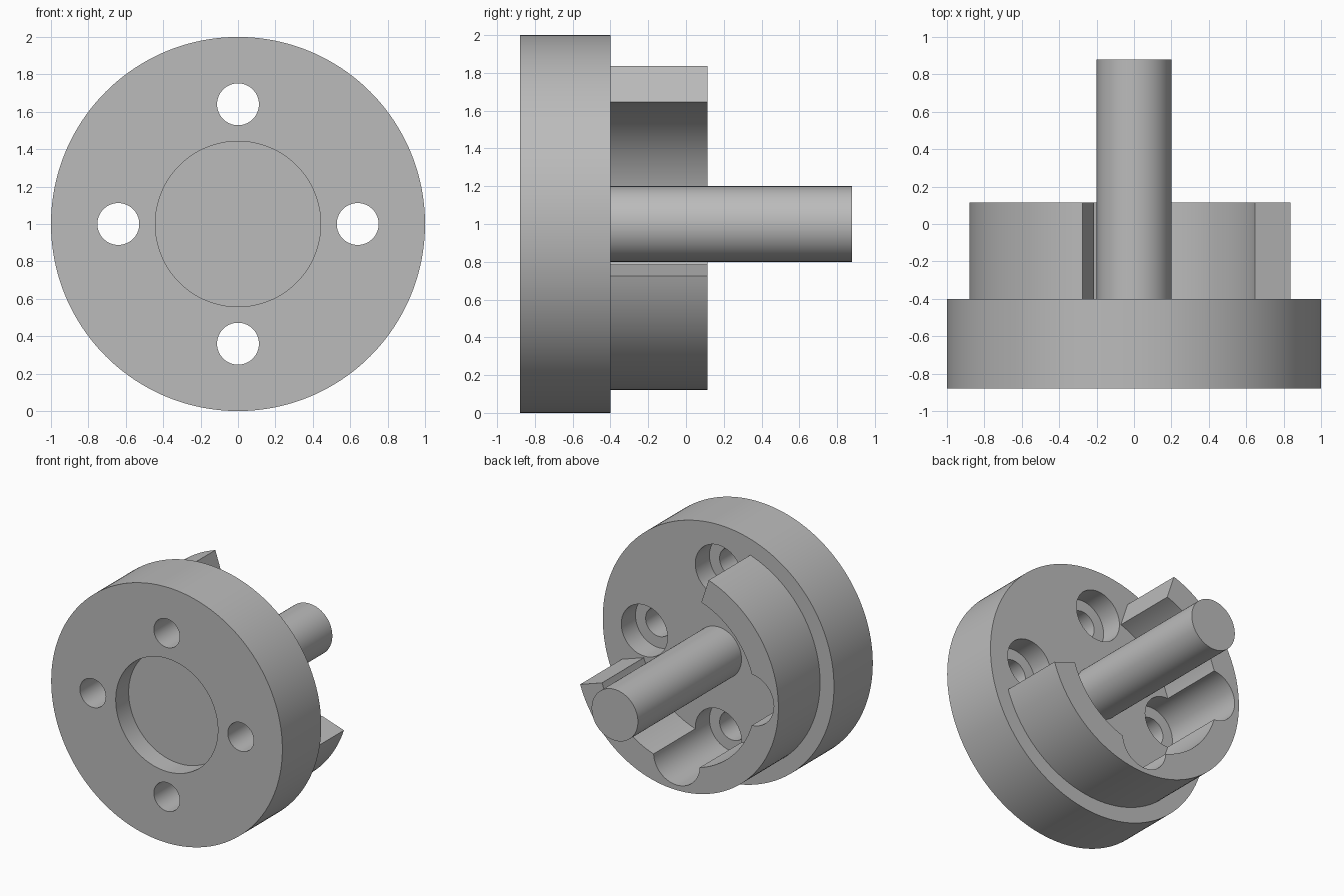
import bpy, bmesh
from math import sin, cos, radians, pi
from mathutils import Matrix

cube = bpy.data.objects.get("Cube")
if cube:
    bpy.data.objects.remove(cube, do_unlink=True)

AXIS_Z = 1.0
FRONT, FACE, JAW_BACK, TIP = -0.88, -0.40, 0.115, 0.88
BOLT_R = 0.64

steel = bpy.data.materials.new("grey steel")
steel.use_nodes = True
GREY = (0.5, 0.5, 0.5, 1)
steel.diffuse_color = GREY
steel.node_tree.nodes["Principled BSDF"].inputs["Base Color"].default_value = GREY


def finish(name, bm):
    bmesh.ops.recalc_face_normals(bm, faces=bm.faces)
    mesh = bpy.data.meshes.new(name)
    bm.to_mesh(mesh)
    bm.free()
    mesh.materials.append(steel)
    obj = bpy.data.objects.new(name, mesh)
    bpy.context.collection.objects.link(obj)
    return obj


def rod(name, radius, y0, y1, x=0, z=0, sides=128):
    """Cylinder along y, placed relative to the main axis."""
    bm = bmesh.new()
    place = Matrix.Translation((x, (y0 + y1) / 2, AXIS_Z + z)) @ Matrix.Rotation(pi / 2, 4, 'X')
    bmesh.ops.create_cone(bm, cap_ends=True, segments=sides, radius1=radius,
                          radius2=radius, depth=y1 - y0, matrix=place)
    return finish(name, bm)


def arc_wall(name, inner, outer, start, end, y0, y1, steps=96):
    """Part of a ring, extruded along y."""
    angles = [radians(start + (end - start) * i / steps) for i in range(steps + 1)]
    outline = [(outer, a) for a in angles] + [(inner, a) for a in reversed(angles)]
    bm = bmesh.new()
    face = bm.faces.new([bm.verts.new((r * cos(a), y0, AXIS_Z + r * sin(a))) for r, a in outline])
    extruded = bmesh.ops.extrude_face_region(bm, geom=[face])["geom"]
    bmesh.ops.translate(bm, vec=(0, y1 - y0, 0),
                        verts=[v for v in extruded if isinstance(v, bmesh.types.BMVert)])
    return finish(name, bm)


def cut(target, cutter):
    mod = target.modifiers.new("cut", 'BOOLEAN')
    mod.operation, mod.solver, mod.object = 'DIFFERENCE', 'EXACT', cutter
    cutter.hide_render = True
    bpy.context.view_layer.objects.active = target
    bpy.ops.object.modifier_apply(modifier=mod.name)


# Main parts
flange = rod("flange", 1.0, FRONT, FACE, sides=192)
shaft = rod("shaft", 0.2, FACE, TIP)
wall = arc_wall("curved_wall", 0.68, 0.88, 108.3, 341.7, FACE, JAW_BACK)

# Shallow round recess in the front
cutters = [rod("recess_cutter", 0.442, FRONT - 0.1, FRONT + 0.16)]
cut(flange, cutters[0])

# Four bolt holes with counterbores that also notch the wall
for x, z in ((1, 0), (0, 1), (-1, 0), (0, -1)):
    hole = rod("hole_cutter", 0.112, FRONT - 0.1, FACE + 0.1, x * BOLT_R, z * BOLT_R, 64)
    bore = rod("bore_cutter", 0.2, FACE - 0.175, JAW_BACK + 0.1, x * BOLT_R, z * BOLT_R, 64)
    cut(flange, hole)
    cut(flange, bore)
    if x + z < 0:
        cut(wall, bore)
    cutters += [hole, bore]

for cutter in cutters:
    bpy.data.objects.remove(cutter, do_unlink=True)

# Smooth round surfaces, sharp rims
for part in (flange, shaft, wall):
    bpy.ops.object.select_all(action='DESELECT')
    part.select_set(True)
    bpy.context.view_layer.objects.active = part
    bpy.ops.object.shade_smooth_by_angle(angle=radians(30))
